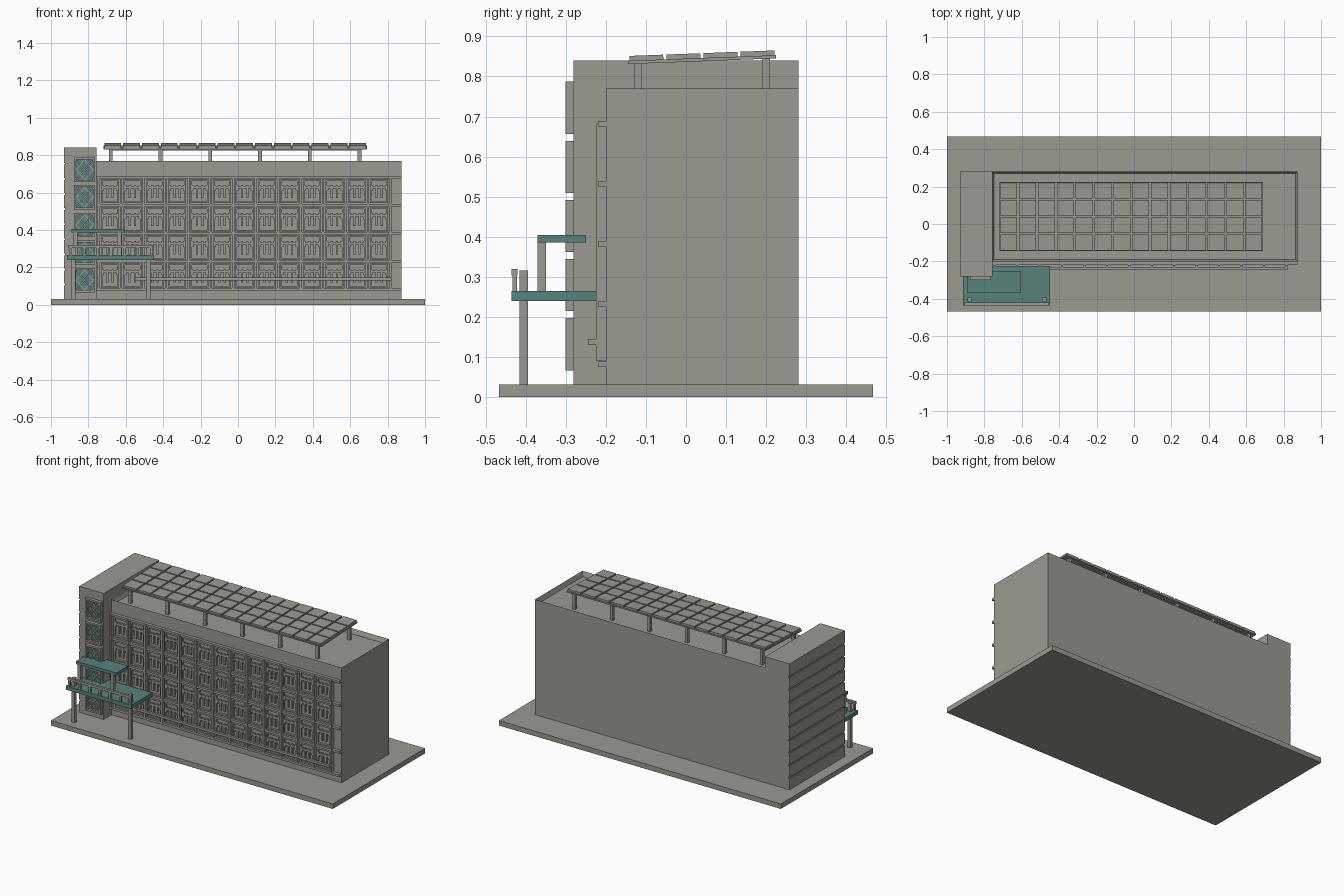
import bpy, bmesh, math
from mathutils import Matrix, Vector

if "Cube" in bpy.data.objects:
    bpy.data.objects.remove(bpy.data.objects["Cube"])


def material(name, rgb):
    m = bpy.data.materials.new(name)
    m.diffuse_color = (*rgb, 1)
    m.use_nodes = True
    m.node_tree.nodes["Principled BSDF"].inputs["Base Color"].default_value = m.diffuse_color
    return m


GREY = material("concrete grey", (0.33, 0.32, 0.285))
TEAL = material("teal", (0.10, 0.23, 0.20))


def make(name, boxes, mat=GREY, matrix=None):
    """One object from boxes (x0, x1, y0, y1, z0, z1[, tilt about y])."""
    bm = bmesh.new()
    for b in boxes:
        c = Vector(((b[0] + b[1]) / 2, (b[2] + b[3]) / 2, (b[4] + b[5]) / 2))
        size = (b[1] - b[0], b[3] - b[2], b[5] - b[4])
        tilt = b[6] if len(b) > 6 else 0
        bmesh.ops.create_cube(bm, size=1, matrix=Matrix.Translation(c)
                              @ Matrix.Rotation(tilt, 4, 'Y') @ Matrix.Diagonal((*size, 1)))
    me = bpy.data.meshes.new(name)
    bm.to_mesh(me)
    bm.free()
    me.materials.append(mat)
    ob = bpy.data.objects.new(name, me)
    bpy.context.collection.objects.link(ob)
    if matrix:
        ob.matrix_world = matrix
    return ob


def ring(x0, x1, y0, y1, z0, z1, t):
    """Rectangular frame facing the front."""
    return [(x0, x1, y0, y1, z0, z0 + t), (x0, x1, y0, y1, z1 - t, z1),
            (x0, x0 + t, y0, y1, z0 + t, z1 - t), (x1 - t, x1, y0, y1, z0 + t, z1 - t)]


# Ground slab
make("base_slab", [(-1, 1, -0.467, 0.467, 0, 0.032)])

# Main block with a sunken roof behind the parapet
block = make("main_block", [(-0.76, 0.875, -0.2, 0.28, 0.032, 0.77)])
bm = bmesh.new()
bm.from_mesh(block.data)
top = [f for f in bm.faces if f.normal.z > 0.9]
bmesh.ops.inset_region(bm, faces=top, thickness=0.016)
bmesh.ops.translate(bm, verts=top[0].verts, vec=(0, 0, -0.03))
bm.to_mesh(block.data)
bm.free()

# Stair tower, with cladding bands on its outer side
make("stair_tower", [(-0.924, -0.757, -0.28, 0.28, 0.032, 0.84)])
pitch = (0.84 - 0.032) / 10
make("tower_cladding", [(-0.93, -0.924, -0.28, 0.28, 0.032 + i * pitch,
                         0.032 + (i + 1) * pitch - (0.01 if i < 9 else 0)) for i in range(10)])

# Facade grid: floor ledges, vertical fins, window frames and mullions
COLS, PITCH, X0 = 13, 0.12, -0.745
levels = [0.075 + 0.15 * i for i in range(5)]
make("floor_ledges", [(-0.757, 0.873, -0.22, -0.198, z, z + 0.014) for z in levels])
make("facade_fins", [(X0 + i * PITCH - 0.006, X0 + i * PITCH + 0.006, -0.225, -0.198, 0.09, 0.683)
                     for i in range(COLS + 1)])
frames, mullions = [], []
for z in levels[:4]:
    for i in range(COLS):
        c = X0 + (i + 0.5) * PITCH
        frames += ring(c - 0.048, c + 0.048, -0.213, -0.198, z + 0.018, z + 0.146, 0.008)
        mullions.append((c - 0.04, c + 0.04, -0.211, -0.198, z + 0.097, z + 0.109))
        for s in (-1, 1):
            mullions.append((c + s * 0.014 - 0.006, c + s * 0.014 + 0.006,
                             -0.211, -0.198, z + 0.045, z + 0.115))
            mullions.append((c + s * 0.036 - 0.004, c + s * 0.036 + 0.004,
                             -0.211, -0.198, z + 0.085, z + 0.115))
make("window_frames", frames)
make("window_mullions", mullions)

# Low rail along the ground floor
make("facade_rail", [(-0.55, 0.82, -0.245, -0.23, 0.13, 0.145)]
     + [(X0 + i * PITCH - 0.005, X0 + i * PITCH + 0.005, -0.235, -0.22, 0.13, 0.145)
        for i in range(2, COLS + 1)])

# Tower windows: teal glass behind a diagonal lattice
glass, tframes, lattice = [], [], []
for i in range(5):
    z0 = 0.067 + i * 0.1475
    z1, cx = z0 + 0.13, -0.82
    glass.append((cx - 0.05, cx + 0.05, -0.285, -0.279, z0 + 0.005, z1 - 0.005))
    tframes += ring(cx - 0.056, cx + 0.056, -0.3, -0.279, z0, z1, 0.011)
    a = math.atan2(0.108, 0.09)
    zc = (z0 + z1) / 2
    for s in (-1, 1):
        lattice.append((cx - 0.067, cx + 0.067, -0.294, -0.284, zc - 0.004, zc + 0.004, s * a))
        for k in (-1, 1):
            px, pz = cx + k * 0.0225, zc + k * s * 0.027
            lattice.append((px - 0.033, px + 0.033, -0.293, -0.284, pz - 0.003, pz + 0.003, s * a))
make("tower_glass", glass, TEAL)
make("tower_window_frames", tframes)
make("tower_lattice", lattice)

# Entrance canopy in two tiers with posts and railing
make("lower_canopy", [(-0.915, -0.45, -0.435, -0.225, 0.24, 0.265)], TEAL)
make("upper_canopy", [(-0.89, -0.605, -0.37, -0.25, 0.386, 0.405)], TEAL)
make("canopy_posts", [(x - 0.011, x + 0.011, -0.415, -0.394, 0.03, 0.316) for x in (-0.88, -0.48)])
make("upper_posts", [(x - 0.011, x + 0.011, -0.37, -0.349, 0.26, 0.388) for x in (-0.87, -0.635)])
make("canopy_railing", [(-0.905, -0.455, -0.435, -0.42, 0.304, 0.32)]
     + [(x - 0.007, x + 0.007, -0.433, -0.421, 0.26, 0.306)
        for x in [-0.895 + i * 0.072 for i in range(7)]])

# Rooftop panel array on posts, tilted up toward the back
slope = math.atan2(0.014, 0.37)
tilt = Matrix.Translation((-0.015, 0.04, 0.844)) @ Matrix.Rotation(slope, 4, 'X')
make("panel_deck", [(-0.705, 0.705, -0.185, 0.185, -0.006, 0.002)], GREY, tilt)
nx, ny = 14, 4
dx, dy = 1.41 / nx, 0.37 / ny
make("roof_panels", [(-0.705 + i * dx + 0.005, -0.705 + (i + 1) * dx - 0.005,
                      -0.185 + j * dy + 0.004, -0.185 + (j + 1) * dy - 0.004, 0, 0.014)
                     for i in range(nx) for j in range(ny)], GREY, tilt)
POSTS = [-0.68 + i * 0.266 for i in range(6)]
make("panel_posts", [(x - 0.01, x + 0.01, y - 0.009, y + 0.009, 0.735, t)
                     for x in POSTS for y, t in ((-0.12, 0.834), (0.2, 0.846))])
make("panel_beams", [(-0.69, 0.66, y - 0.009, y + 0.009, t - 0.012, t)
                     for y, t in ((-0.12, 0.837), (0.2, 0.849))])
